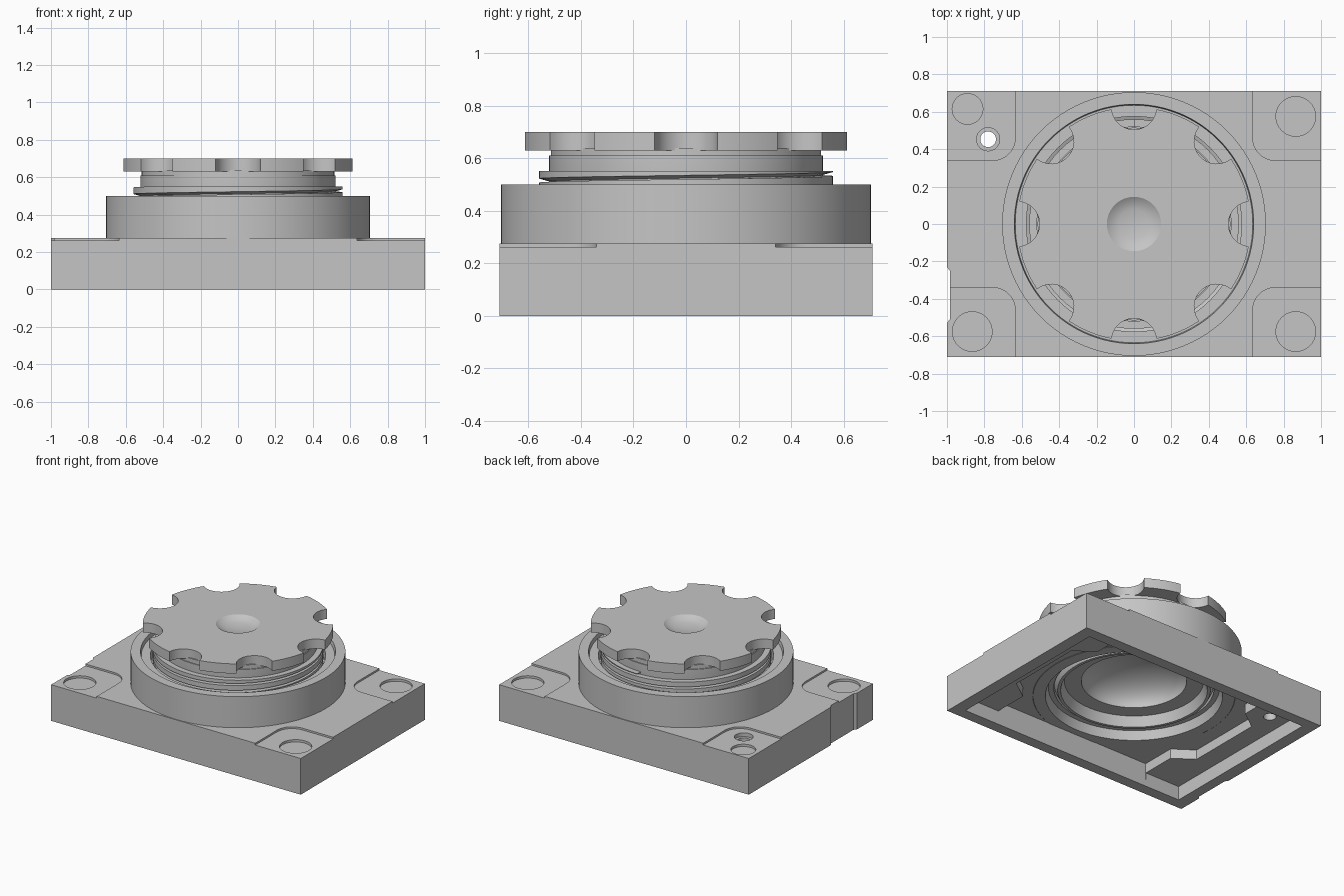
import bpy, bmesh, math

cube = bpy.data.objects.get("Cube")
if cube:
    bpy.data.objects.remove(cube, do_unlink=True)

grey = bpy.data.materials.new("mid grey")
grey.use_nodes = True
COLOUR = (0.56, 0.56, 0.56, 1)
grey.diffuse_color = COLOUR
grey.node_tree.nodes["Principled BSDF"].inputs["Base Color"].default_value = COLOUR


def finish(name, bm):
    """Turn a bmesh into a grey object with outward normals."""
    bmesh.ops.recalc_face_normals(bm, faces=bm.faces)
    mesh = bpy.data.meshes.new(name)
    bm.to_mesh(mesh)
    bm.free()
    mesh.materials.append(grey)
    obj = bpy.data.objects.new(name, mesh)
    bpy.context.collection.objects.link(obj)
    return obj


def activate(obj):
    bpy.ops.object.select_all(action='DESELECT')
    obj.select_set(True)
    bpy.context.view_layer.objects.active = obj


def smooth(obj):
    activate(obj)
    bpy.ops.object.shade_smooth_by_angle(angle=math.radians(30))


def prism(name, outline, low, high):
    bm = bmesh.new()
    face = bm.faces.new([bm.verts.new((x, y, low)) for x, y in outline])
    top = bmesh.ops.extrude_face_region(bm, geom=[face])["geom"]
    bmesh.ops.translate(bm, vec=(0, 0, high - low),
                        verts=[v for v in top if isinstance(v, bmesh.types.BMVert)])
    return finish(name, bm)


def rect(x0, y0, x1, y1):
    return [(x0, y0), (x1, y0), (x1, y1), (x0, y1)]


def arc(x, y, r, start, end, n):
    return [(x + r * math.cos(start + (end - start) * i / n),
             y + r * math.sin(start + (end - start) * i / n)) for i in range(n + 1)]


def circle(x, y, r, n=40):
    return arc(x, y, r, 0, math.tau, n)[:-1]


def lathe(name, profile, closed, steps=96):
    bm = bmesh.new()
    vs = [bm.verts.new((r, 0, z)) for r, z in profile]
    pairs = list(zip(vs, vs[1:])) + ([(vs[-1], vs[0])] if closed else [])
    es = [bm.edges.new(p) for p in pairs]
    bmesh.ops.spin(bm, geom=vs + es, cent=(0, 0, 0), axis=(0, 0, 1),
                   angle=math.tau, steps=steps)
    bmesh.ops.remove_doubles(bm, verts=bm.verts, dist=0.0002)
    return finish(name, bm)


def cut(obj, cutter):
    cutter.hide_render = True
    mod = obj.modifiers.new("cut", 'BOOLEAN')
    mod.operation = 'DIFFERENCE'
    mod.solver = 'EXACT'
    mod.object = cutter
    activate(obj)
    bpy.ops.object.modifier_apply(modifier=mod.name)
    bpy.data.objects.remove(cutter, do_unlink=True)


# Base plate
base = prism("base_plate", rect(-1, -0.71, 1, 0.71), 0, 0.275)

# Underside pocket: shallow shelves at the sides and corners, deeper floor between
cut(base, prism("shelf_cutter", rect(-0.91, -0.63, 0.91, 0.63), -0.1, 0.1))
side = [(0.63, -0.632), (0.63, -0.38), (0.77, -0.28),
        (0.77, 0.28), (0.63, 0.38), (0.63, 0.632)]
cut(base, prism("floor_cutter", side + [(-x, y) for x, y in reversed(side)], 0.05, 0.17))
cut(base, prism("bore_cutter", circle(0, 0, 0.62, 96), 0.1, 0.4))

# Lowered corner pads with a rounded inner corner
R = 0.12
for sx in (-1, 1):
    for sy in (-1, 1):
        pad = [(1.1, 0.34), (1.1, 0.8), (0.635, 0.8)]
        pad += arc(0.635 + R, 0.34 + R, R, math.pi, math.pi * 1.5, 8)
        cut(base, prism("pad_cutter", [(sx * x, sy * y) for x, y in pad], 0.262, 0.4))

# Round sockets in the pads
for x, y, r in ((-0.865, -0.575, 0.106), (0.865, -0.575, 0.106),
                (0.865, 0.575, 0.106), (-0.89, 0.615, 0.082)):
    cut(base, prism("socket_cutter", circle(x, y, r), 0.245, 0.4))

# Countersunk through hole and side notch
cut(base, prism("hole_cutter", circle(-0.78, 0.453, 0.042, 32), -0.1, 0.4))
cut(base, prism("sink_cutter", circle(-0.78, 0.453, 0.062, 32), 0.235, 0.4))
cut(base, prism("notch_cutter",
                [(-1.1, -0.53), (-1, -0.53), (-0.985, -0.51), (-0.985, -0.25),
                 (-1, -0.23), (-1.1, -0.23)], -0.1, 0.5))
smooth(base)

# Raised collar with a stepped bore
smooth(lathe("collar", [
    (0.58, 0.168), (0.56, 0.23), (0.525, 0.23), (0.525, 0.38), (0.575, 0.4),
    (0.575, 0.47), (0.635, 0.47), (0.64, 0.5), (0.705, 0.5), (0.705, 0.2),
    (0.66, 0.168)], True))

# Plug stem, hollowed below by a shallow dome
dome = [(0.345 * math.sin(a), 0.28 + 0.18 * math.cos(a))
        for a in (math.pi / 2 * i / 12 for i in range(12, -1, -1))]
smooth(lathe("plug_stem", [
    (0, 0.64), (0.515, 0.64), (0.515, 0.61), (0.521, 0.61), (0.521, 0.25),
    (0.50, 0.21), (0.48, 0.21), (0.455, 0.28)] + dome, False))

# Screw thread around the stem, its top trimmed level
N, TURNS, PITCH, TOP = 72, 4, 0.05, 0.551
bm = bmesh.new()
rings = []
for i in range(N * TURNS + 1):
    a = math.pi / 2 - math.tau * i / N
    low = TOP - 0.003 - PITCH * i / N
    high = min(TOP, low + 0.035)
    rings.append([bm.verts.new((r * math.cos(a), r * math.sin(a), z)) for r, z in
                  ((0.51, low - 0.014), (0.56, low), (0.56, high), (0.51, high))])
for lower, upper in zip(rings, rings[1:]):
    for k in range(4):
        j = (k + 1) % 4
        bm.faces.new((lower[k], lower[j], upper[j], upper[k]))
bm.faces.new(rings[0])
bm.faces.new(rings[-1])
smooth(finish("screw_thread", bm))

# Grip disc outline: eight outer arcs joined by finger scallops
GRIP, SCALLOP, COUNT = 0.625, 0.12, 8
half = 2 * math.asin(SCALLOP / (2 * GRIP))
turn = math.pi / 2 + half / 2
outline = []
for i in range(COUNT):
    a = math.tau * i / COUNT
    outline += arc(GRIP * math.cos(a), GRIP * math.sin(a), SCALLOP,
                   a + math.tau - turn, a + turn, 20)
    outline += arc(0, 0, GRIP, a + half, a + math.tau / COUNT - half, 10)[1:-1]
grip = prism("grip_disc", outline, 0.63, 0.70)

# Shallow dish in the middle of the grip
cut(grip, lathe("dish_cutter", [
    (0, 0.665), (0.04, 0.667), (0.08, 0.672), (0.115, 0.68),
    (0.145, 0.70), (0.175, 0.72), (0, 0.72)], False, 64))
smooth(grip)
